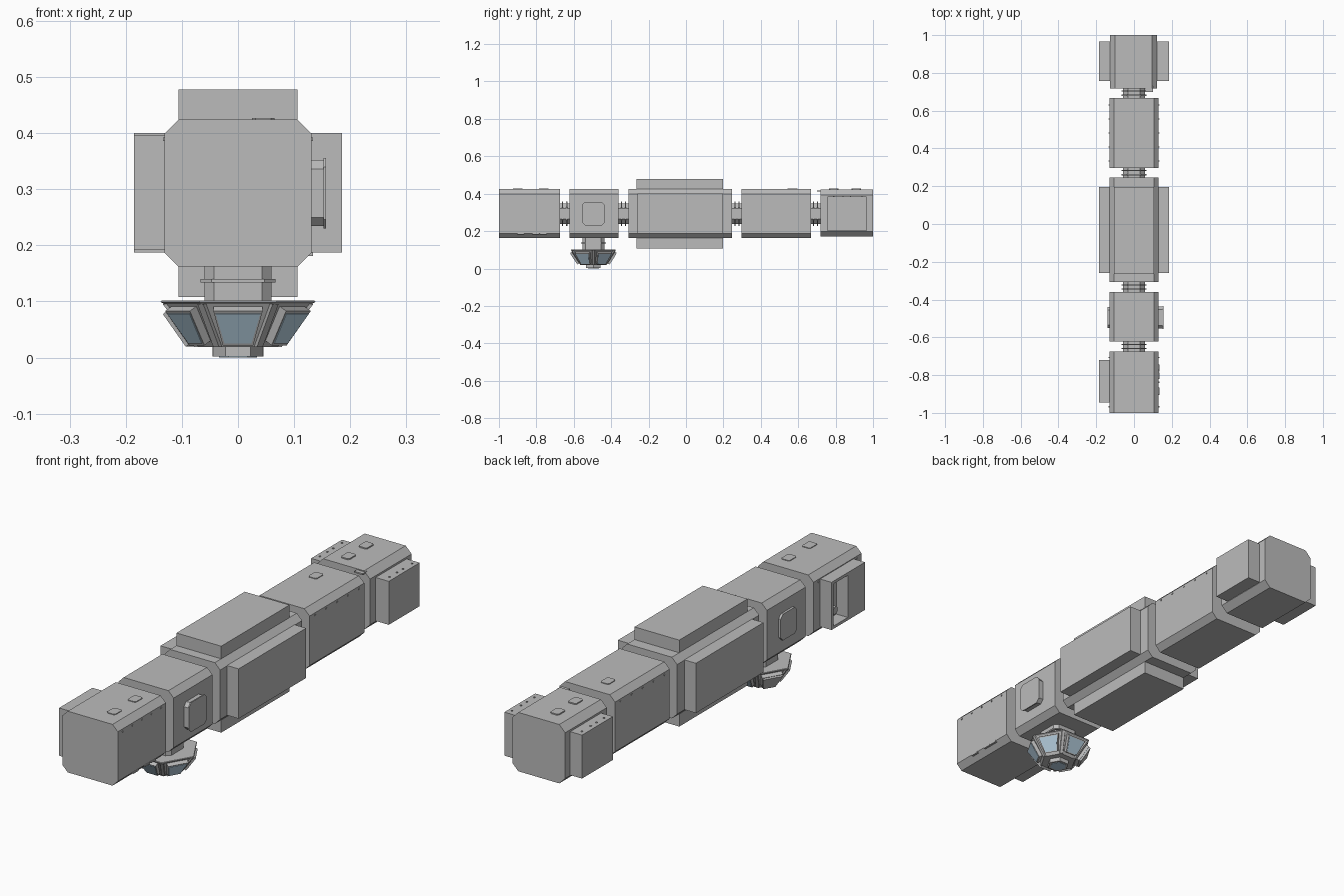
import bpy, bmesh, math
from mathutils import Vector

if "Cube" in bpy.data.objects:
    bpy.data.objects.remove(bpy.data.objects["Cube"])


def material(name, rgb):
    m = bpy.data.materials.new(name)
    m.diffuse_color = (*rgb, 1)
    m.use_nodes = True
    m.node_tree.nodes["Principled BSDF"].inputs["Base Color"].default_value = m.diffuse_color
    return m


GREY = material("hull grey", (0.5, 0.5, 0.5))
GLASS = material("window blue", (0.48, 0.64, 0.76))
CZ = 0.293      # height of the station axis
PY = -0.495     # y of the observation dome and hatches


def loft(name, rings, mat=GREY):
    """Closed solid through rings of equal point count."""
    bm = bmesh.new()
    loops = [[bm.verts.new(p) for p in r] for r in rings]
    n = len(loops[0])
    for a, b in zip(loops, loops[1:]):
        for i in range(n):
            j = (i + 1) % n
            bm.faces.new((a[i], a[j], b[j], b[i]))
    bm.faces.new(loops[0])
    bm.faces.new(loops[-1])
    bmesh.ops.recalc_face_normals(bm, faces=bm.faces)
    me = bpy.data.meshes.new(name)
    bm.to_mesh(me)
    bm.free()
    me.materials.append(mat)
    ob = bpy.data.objects.new(name, me)
    bpy.context.collection.objects.link(ob)
    return ob


def octagon(hx, hy, c):
    """Square profile with cut corners."""
    q = [(hx, hy - c), (hx - c, hy)]
    return (q + [(-x, y) for x, y in reversed(q)] + [(-x, -y) for x, y in q]
            + [(x, -y) for x, y in reversed(q)])


def bar(name, axis, a, b, centre, h, c, mat=GREY):
    """Cut-corner prism along an axis; centre holds the two other coordinates."""
    rings = []
    for t in (a, b):
        ring = []
        for u, v in octagon(h[0], h[1], c):
            p = [centre[0] + u, centre[1] + v]
            p.insert("xyz".index(axis), t)
            ring.append(p)
        rings.append(ring)
    return loft(name, rings, mat)


def box(name, x, y, z, mat=GREY):
    return loft(name, [[(x[0], y[0], k), (x[1], y[0], k), (x[1], y[1], k), (x[0], y[1], k)]
                       for k in z], mat)


# Pressurised modules in a row
modules = [(-1.0, -0.675), (-0.622, -0.36), (-0.308, 0.247), (0.297, 0.667)]
for i, (a, b) in enumerate(modules):
    bar(f"module_{i + 1}", "y", a, b, (0, CZ), (0.131, 0.131), 0.025)
bar("module_5", "y", 0.718, 1.0, (-0.003, 0.296), (0.125, 0.126), 0.028)
modules.append((0.718, 1.0))

# Docking tunnels with flanges in the gaps
for i in range(4):
    a, b = modules[i][1], modules[i + 1][0]
    bar(f"tunnel_{i + 1}", "y", a - 0.005, b + 0.005, (0, CZ), (0.058, 0.055), 0.026)
    m = (a + b) / 2
    for k in (-0.011, 0.011):
        bar(f"tunnel_flange_{i + 1}", "y", m + k - 0.003, m + k + 0.003,
            (0, CZ), (0.066, 0.065), 0.029)

# Central module equipment bays on four sides
for s in (-1, 1):
    box("central_side_bay", sorted((s * 0.125, s * 0.185)), (-0.26, 0.197), (0.187, 0.4))
    box("central_deck_bay", (-0.106, 0.106), (-0.265, 0.197),
        sorted((CZ + s * 0.125, CZ + s * 0.185)))
    # Rear module side bays
    box("rear_side_bay", sorted((s * 0.115, s * 0.184)), (0.757, 0.966), (0.2, 0.386))

# Front module bay on the left: solid half and open pocket half
box("front_bay_block", (-0.185, -0.125), (-0.946, -0.83), (0.192, 0.396))
box("front_bay_end_wall", (-0.185, -0.125), (-0.732, -0.72), (0.192, 0.396))
for z in ((0.192, 0.204), (0.384, 0.396)):
    box("front_bay_shelf", (-0.185, -0.125), (-0.835, -0.725), z)
bar("pocket_instrument", "x", -0.165, -0.125, (-0.775, 0.25), (0.015, 0.015), 0.008)

# Airlock hatch on the right, docking port on the left
bar("airlock_neck", "x", 0.125, 0.152, (PY, CZ), (0.058, 0.059), 0.016)
bar("airlock_door", "x", 0.152, 0.157, (PY, CZ), (0.061, 0.063), 0.016)
bar("left_port", "x", -0.141, -0.125, (PY, CZ), (0.056, 0.056), 0.016)

# Small access plates and hand rail bolts
for x, y in ((-0.03, 0.91), (-0.03, 0.79), (-0.03, 0.57), (0.045, -0.76), (0.045, -0.9)):
    bar("access_plate", "z", 0.418, 0.427, (x, y), (0.02, 0.026), 0.006)
for y in (-0.9, -0.82, -0.78):
    box("side_clip", (0.1, 0.134), (y, y + 0.035), (0.181, 0.188))
for s in (-1, 1):
    for a, b in (modules[0], modules[3]):
        for k in range(5):
            y = a + (b - a) * (k + 0.5) / 5
            box("rail_bolt", sorted((s * 0.125, s * 0.134)), (y - 0.003, y + 0.003),
                (0.386, 0.392))
    for y in (0.79, 0.84, 0.88, 0.94):
        box("bay_bolt", (s * 0.165 - 0.003, s * 0.165 + 0.003), (y - 0.003, y + 0.003),
            (0.38, 0.389))
box("rear_antenna", (0.06, 0.1), (0.7, 0.73), (0.412, 0.418))

# Dome tunnel and flange
bar("dome_tunnel", "z", 0.09, 0.17, (0, PY), (0.06, 0.058), 0.017)
bar("dome_flange", "z", 0.134, 0.14, (0, PY), (0.067, 0.066), 0.02)


def hexagon(r, z):
    return [(r * math.cos(math.radians(60 * i)), PY + r * math.sin(math.radians(60 * i)), z)
            for i in range(6)]


# Six-sided observation dome
loft("dome_body", [hexagon(0.075, 0.019), hexagon(0.131, 0.095),
                   hexagon(0.138, 0.099), hexagon(0.136, 0.102)])
loft("dome_base", [hexagon(0.045, 0.0015), hexagon(0.045, 0.025)])
loft("dome_base_window", [hexagon(0.034, 0.0), hexagon(0.034, 0.004)], GLASS)


def dome_slab(name, angle, top, bottom, d0, d1, mat=GREY):
    """Trapezoid slab on a dome facet; top and bottom are (half width, height)."""
    a = math.radians(angle)
    out = Vector((math.cos(a), math.sin(a), 0))
    side = Vector((-math.sin(a), math.cos(a), 0))
    normal = out * 0.838 - Vector((0, 0, 0.545))
    rings = []
    for d in (d0, d1):
        ring = []
        for w, z, s in ((top[0], top[1], -1), (top[0], top[1], 1),
                        (bottom[0], bottom[1], 1), (bottom[0], bottom[1], -1)):
            r = 0.065 + (z - 0.019) * 0.65
            ring.append(Vector((0, PY, z)) + out * r + side * (w * s) + normal * d)
        rings.append(ring)
    return loft(name, rings, mat)


# Raised window frames with glass, ribs along the corners
for i in range(6):
    ang = 30 + 60 * i
    dome_slab("dome_window_frame", ang, (0.044, 0.091), (0.027, 0.03), -0.004, 0.015)
    dome_slab("dome_window_glass", ang, (0.04, 0.087), (0.024, 0.034), 0.012, 0.0165, GLASS)
    c = math.radians(60 * i)
    o, t = Vector((math.cos(c), math.sin(c), 0)), Vector((-math.sin(c), math.cos(c), 0))
    loft("dome_corner_rib", [[Vector((0, PY, z)) + o * (r + k) + t * s for k, s in
                              ((-0.01, -0.009), (0.003, -0.006), (0.003, 0.006), (-0.01, 0.009))]
                             for r, z in ((0.075, 0.019), (0.131, 0.095))])
# Protective cover over one rear left window
dome_slab("dome_window_cover", 150, (0.042, 0.09), (0.026, 0.032), 0.016, 0.023)
